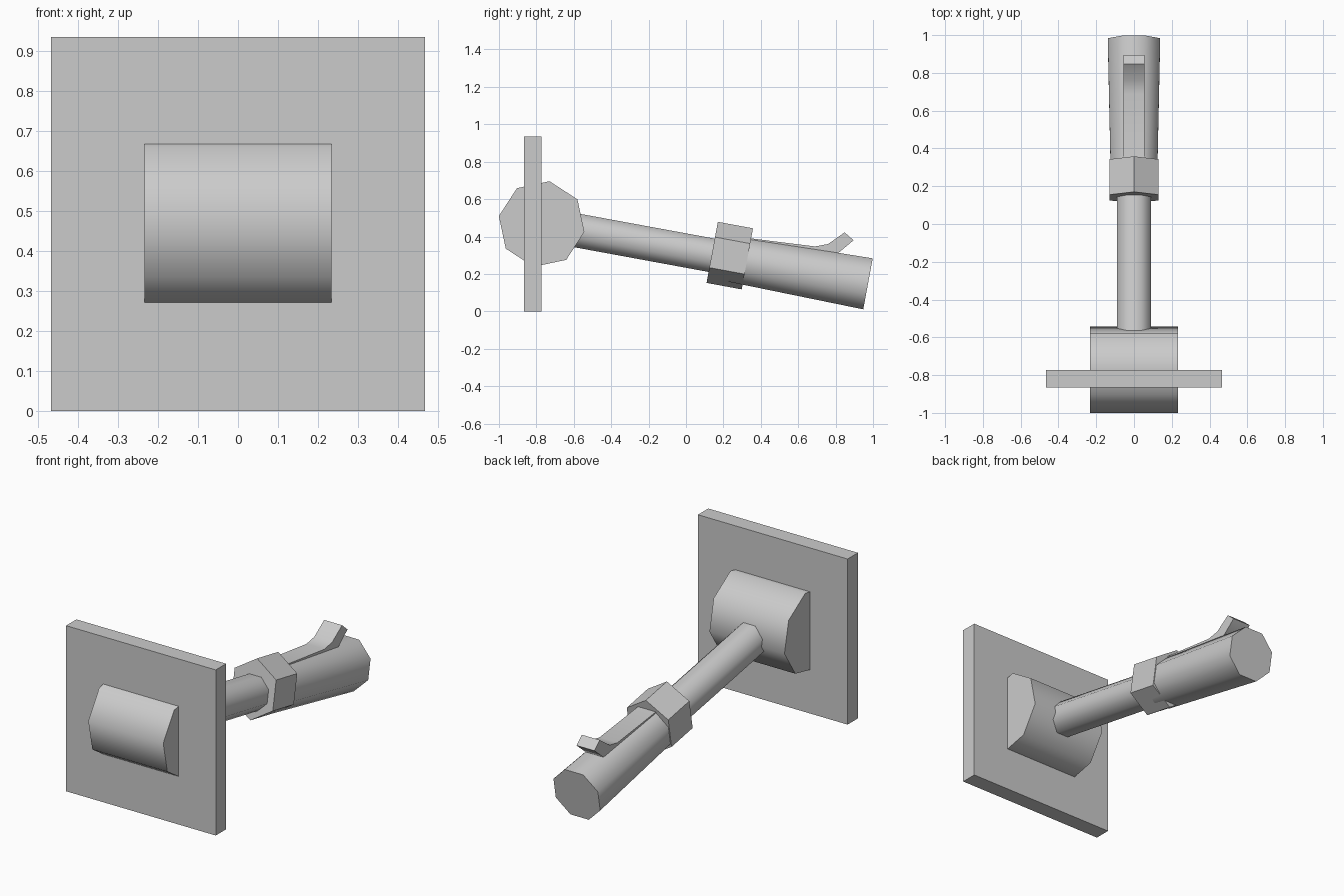
import bpy, bmesh, math
from mathutils import Vector

old = bpy.data.objects.get("Cube")
if old:
    bpy.data.objects.remove(old, do_unlink=True)

grey = bpy.data.materials.new("plain grey")
grey.use_nodes = True
colour = (0.6, 0.6, 0.6, 1)
grey.diffuse_color = colour
grey.node_tree.nodes["Principled BSDF"].inputs["Base Color"].default_value = colour


def loft(name, ring_a, ring_b, smooth_angle=0):
    """Solid between two matching rings; edges sharper than smooth_angle stay crisp."""
    bm = bmesh.new()
    a = [bm.verts.new(p) for p in ring_a]
    b = [bm.verts.new(p) for p in ring_b]
    n = len(a)
    bm.faces.new(a)
    bm.faces.new(b[::-1])
    for i in range(n):
        j = (i + 1) % n
        bm.faces.new((a[i], b[i], b[j], a[j]))
    bmesh.ops.recalc_face_normals(bm, faces=bm.faces)
    for f in bm.faces:
        f.smooth = smooth_angle > 0
    for e in bm.edges:
        e.smooth = e.calc_face_angle(0) < math.radians(smooth_angle)
    mesh = bpy.data.meshes.new(name)
    bm.to_mesh(mesh)
    bm.free()
    mesh.materials.append(grey)
    obj = bpy.data.objects.new(name, mesh)
    bpy.context.collection.objects.link(obj)
    return obj


def ring(center, side, up, radius, sides, phase=0, squash=1):
    """Regular polygon; phase 0 puts a corner on the up direction."""
    points = []
    for i in range(sides):
        t = phase + math.tau * i / sides
        points.append(center + side * (radius * squash * math.sin(t)) + up * (radius * math.cos(t)))
    return points


# Everything behind the plate leans down along one axis
tilt = math.radians(10.5)
side = Vector((1, 0, 0))
axis = Vector((0, math.cos(tilt), -math.sin(tilt)))
up = Vector((0, math.sin(tilt), math.cos(tilt)))
half_step = math.pi / 8

# Square wall plate
plate_half = 0.467
corners = [(-1, 0), (1, 0), (1, 2), (-1, 2)]
loft("wall_plate", *[[Vector((x * plate_half, y, z * plate_half)) for x, z in corners]
                     for y in (-0.865, -0.773)])

# Eight-sided pivot drum lying across the plate
hub = Vector((0, -0.772, 0.467))
loft("pivot_drum", *[ring(hub + side * x, axis, up, 0.2325, 8) for x in (-0.234, 0.234)],
     smooth_angle=50)

# Rod and flared grip
rod_start = Vector((0, -0.75, 0.463))
nut_center = Vector((0, 0.234, 0.298))
grip_start = Vector((0, 0.25, 0.279))
grip_end = Vector((0, 0.973, 0.147))
loft("rod", ring(rod_start, side, up, 0.098, 8, half_step),
     ring(grip_start, side, up, 0.098, 8, half_step), smooth_angle=50)
loft("grip", ring(grip_start, side, up, 0.133, 8, half_step),
     ring(grip_end, side, up, 0.15, 8, half_step), smooth_angle=50)

# Hexagonal nut joining rod and grip
loft("hex_nut", *[ring(nut_center + axis * d, side, up, 0.166, 6, squash=0.9)
                  for d in (-0.0955, 0.0955)])

# Thumb lever on top of the grip, kicked up at its free end
lever_profile = [(0.30, 0.396), (0.69, 0.347), (0.76, 0.36), (0.848, 0.422),
                 (0.896, 0.38), (0.80, 0.30), (0.70, 0.29), (0.30, 0.34)]
loft("thumb_lever", *[[Vector((x, y, z)) for y, z in lever_profile] for x in (-0.056, 0.056)],
     smooth_angle=40)
